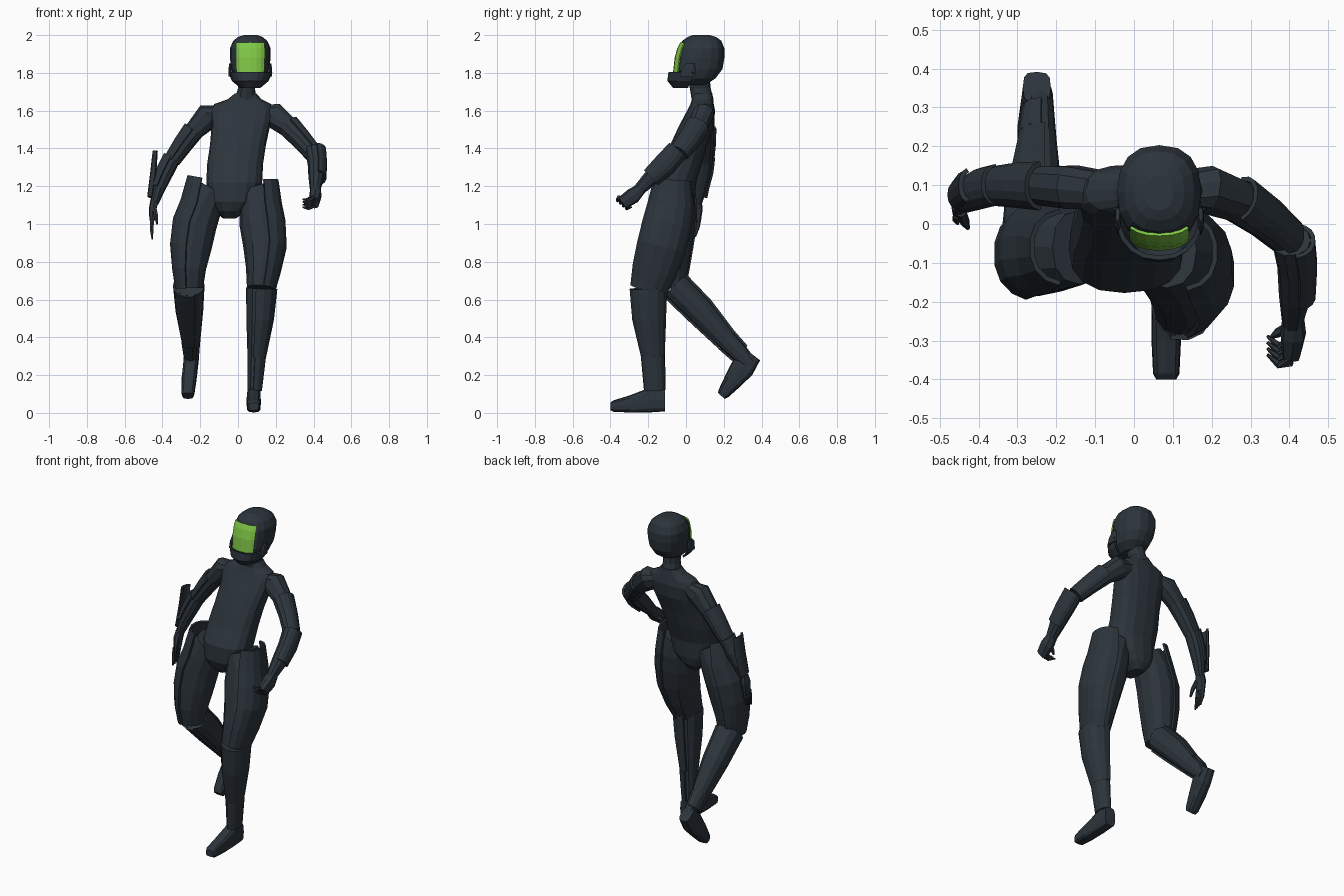
import bpy, bmesh, math
from mathutils import Vector as V


def material(name, rgb):
    m = bpy.data.materials.new(name)
    m.diffuse_color = (*rgb, 1)
    return m


SUIT = material("dark slate", (0.025, 0.035, 0.045))
GLOW = material("bright green", (0.21, 0.56, 0.06))


def finish(name, bm, mat):
    bmesh.ops.recalc_face_normals(bm, faces=bm.faces)
    me = bpy.data.meshes.new(name)
    bm.to_mesh(me)
    bm.free()
    me.materials.append(mat)
    ob = bpy.data.objects.new(name, me)
    bpy.context.collection.objects.link(ob)
    return ob


def loft(name, rings, out=(1, 0, 0), axis=None, n=12, power=2.3, arc=None,
         grow=1.0, thick=0.012, mat=SUIT):
    """Rings are (x, y, z, half size along out, half size across).
    With arc (degrees either side of out) it makes an open armour shell."""
    bm = bmesh.new()
    pts = [V(r[:3]) for r in rings]
    rows = []
    for i, r in enumerate(rings):
        t = V(axis) if axis else pts[min(i + 1, len(pts) - 1)] - pts[max(i - 1, 0)]
        t.normalize()
        u = V(out) - V(out).dot(t) * t
        u.normalize()
        v = t.cross(u)
        if arc:
            angles = [math.radians(-arc + 2 * arc * k / (n - 1)) for k in range(n)]
        else:
            angles = [2 * math.pi * k / n for k in range(n)]
        row = []
        for a in angles:
            c, s = math.cos(a), math.sin(a)
            c = math.copysign(abs(c) ** (2 / power), c)
            s = math.copysign(abs(s) ** (2 / power), s)
            row.append(bm.verts.new(pts[i] + u * r[3] * grow * c + v * r[4] * grow * s))
        rows.append(row)
    for p, q in zip(rows, rows[1:]):
        for k in range(n - 1 if arc else n):
            j = (k + 1) % n
            bm.faces.new((p[k], p[j], q[j], q[k]))
    if not arc:
        bm.faces.new(rows[0])
        bm.faces.new(rows[-1])
    ob = finish(name, bm, mat)
    if arc:
        m = ob.modifiers.new("thickness", "SOLIDIFY")
        m.thickness, m.offset = thick, 0
    return ob


L, R, FRONT, UP = (-1, 0, 0), (1, 0, 0), (0, -1, 0), (0, 0, 1)

# Torso and neck
loft("torso", [(-.045, -.055, 1.03, .035, .06), (-.04, -.06, 1.07, .085, .095),
               (-.03, -.065, 1.12, .13, .112), (-.02, -.062, 1.22, .148, .115),
               (-.015, -.02, 1.32, .148, .105), (.0, .015, 1.42, .148, .098),
               (.015, .055, 1.52, .155, .092), (.02, .08, 1.60, .17, .074),
               (.025, .085, 1.635, .15, .062), (.035, .088, 1.66, .09, .056),
               (.04, .088, 1.69, .058, .052)], axis=UP, n=16, power=2.5)
loft("neck", [(.04, .088, 1.66, .056, .058), (.045, .075, 1.72, .045, .055),
              (.055, .065, 1.79, .05, .06)], axis=UP)

# Helmet, brow, chin guard and visor
HX = .065
loft("helmet", [(HX, .03, 1.735, .07, .045), (HX, .05, 1.77, .105, .085),
                (HX, .068, 1.82, .125, .1), (HX, .078, 1.88, .125, .108),
                (HX, .082, 1.93, .121, .108), (HX, .084, 1.97, .103, .09),
                (HX, .084, 1.99, .075, .065), (HX, .08, 2.0, .045, .035)],
     FRONT, UP, n=16, power=2.4)
loft("chin_guard", [(HX, .015, 1.725, .08, .05), (HX, .035, 1.76, .128, .092),
                    (HX, .05, 1.805, .137, .112)], FRONT, UP, arc=88, n=11)
loft("visor", [(HX, .065, 1.80, .13, .105), (HX, .075, 1.88, .131, .11),
               (HX, .081, 1.93, .123, .11), (HX, .082, 1.96, .109, .108)],
     FRONT, UP, arc=38, n=7, power=2.5, thick=.008, mat=GLOW)
for side, x in (("left", -.042), ("right", .172)):
    loft(side + "_ear_piece", [(x, .01, 1.78, .04, .008), (x, .015, 1.82, .035, .009),
                               (x, .025, 1.85, .02, .006)], FRONT, UP, n=6)

# Legs: one planted forward, one bent behind
LEGS = {
    "right": dict(out=R,
        thigh=[(.085, -.07, 1.19, .08, .095), (.115, -.08, 1.10, .108, .115),
               (.125, -.1, 1.0, .117, .122), (.138, -.13, .88, .11, .122),
               (.13, -.165, .76, .088, .112), (.117, -.2, .65, .07, .09)],
        shin=[(.12, -.2, .66, .077, .088), (.112, -.195, .5, .068, .08),
              (.095, -.175, .3, .045, .054), (.085, -.165, .12, .034, .048),
              (.083, -.165, .05, .034, .05)],
        top=(.11, -.072, 1.23, .095, .092)),
    "left": dict(out=L,
        thigh=[(-.14, -.06, 1.19, .08, .095), (-.19, -.06, 1.10, .108, .11),
               (-.225, -.065, 1.0, .113, .114), (-.245, -.078, .88, .106, .108),
               (-.255, -.088, .76, .085, .098), (-.255, -.088, .66, .07, .078)],
        shin=[(-.255, -.06, .675, .078, .076), (-.252, .075, .54, .068, .072),
              (-.245, .215, .385, .046, .054), (-.243, .285, .315, .038, .048),
              (-.243, .335, .26, .034, .04)],
        top=(-.165, -.06, 1.24, .095, .09)),
}
for side, g in LEGS.items():
    loft(side + "_thigh", g["thigh"], g["out"])
    loft(side + "_shin", g["shin"], g["out"])
    loft(side + "_thigh_plate", [g["top"]] + g["thigh"][1:], g["out"], arc=78, n=8, grow=1.05)
    loft(side + "_shin_plate", g["shin"][:3], g["out"], arc=105, n=9, grow=1.07)
    loft(side + "_ankle_plate", g["shin"][2:4], g["out"], arc=95, n=8, grow=1.08)

# Boots, heel to toe
loft("right_boot", [(.083, -.112, .068, .036, .06), (.083, -.2, .066, .038, .064),
                    (.083, -.3, .047, .038, .045), (.083, -.385, .036, .034, .03),
                    (.083, -.4, .034, .026, .02)], R, FRONT, n=12, power=3.5)
loft("left_boot", [(-.25, .352, .308, .036, .05), (-.252, .30, .24, .04, .064),
                   (-.26, .25, .172, .04, .05), (-.265, .2, .105, .035, .033),
                   (-.265, .187, .09, .028, .024)], R, n=12, power=3.2)

# Arms with armour plates
ARMS = {
    "right": dict(out=R,
        upper=[(.12, .09, 1.59, .04, .05), (.19, .088, 1.575, .07, .06),
               (.265, .06, 1.515, .055, .055), (.335, .012, 1.44, .048, .05),
               (.395, -.04, 1.37, .042, .045)],
        fore=[(.405, -.045, 1.39, .05, .048), (.415, -.11, 1.315, .046, .052),
              (.415, -.185, 1.245, .042, .044), (.408, -.255, 1.175, .027, .032)]),
    "left": dict(out=L,
        upper=[(-.09, .09, 1.59, .04, .05), (-.16, .095, 1.57, .07, .057),
               (-.23, .098, 1.495, .052, .052), (-.29, .1, 1.415, .047, .048),
               (-.345, .098, 1.335, .04, .042)],
        fore=[(-.345, .1, 1.35, .043, .044), (-.385, .09, 1.27, .042, .044),
              (-.42, .075, 1.19, .036, .038), (-.443, .058, 1.11, .022, .027)]),
}
for side, g in ARMS.items():
    loft(side + "_upper_arm", g["upper"], g["out"], n=10)
    loft(side + "_forearm", g["fore"], g["out"], n=10)
    loft(side + "_upper_arm_plate", g["upper"][2:], g["out"], arc=80, n=8, grow=1.12)
    loft(side + "_forearm_plate", g["fore"][:3], g["out"], arc=80, n=8, grow=1.12)

# Raised outer fin on the left forearm
loft("left_forearm_fin", [(-.42, .1, 1.385, .026, .04), (-.425, .092, 1.27, .034, .042),
                          (-.445, .075, 1.14, .03, .034)], L, arc=75, n=7)


def hand(side, palm, finger, spread, thumb, across):
    loft(side + "_palm", palm, across, n=8, power=3)
    for i in range(4):
        d = V(spread) * (i - 1.5)
        path = [(*(V(p) + d), r, r) for p, r in zip(finger, (.012, .011, .004))]
        loft(f"{side}_finger_{i + 1}", path, across, n=6)
    loft(side + "_thumb", [(*p, r, r) for p, r in zip(thumb, (.014, .012, .006))], across, n=6)


# Right hand curls inward, left hand hangs open
hand("right", [(.41, -.24, 1.185, .028, .03), (.41, -.28, 1.15, .033, .042),
               (.405, -.335, 1.112, .024, .036)],
     [(.405, -.33, 1.12), (.372, -.338, 1.105), (.343, -.312, 1.11)], (0, .016, -.014),
     [(.4, -.265, 1.15), (.37, -.28, 1.125), (.355, -.29, 1.11)], R)
hand("left", [(-.443, .058, 1.12, .026, .022), (-.452, .055, 1.08, .034, .02),
              (-.455, .047, 1.02, .032, .014)],
     [(-.455, .047, 1.03), (-.457, .038, .98), (-.454, .025, .925)], (0, .016, .004),
     [(-.445, .03, 1.09), (-.435, .005, 1.05), (-.428, -.01, 1.0)], (0, 1, 0))
